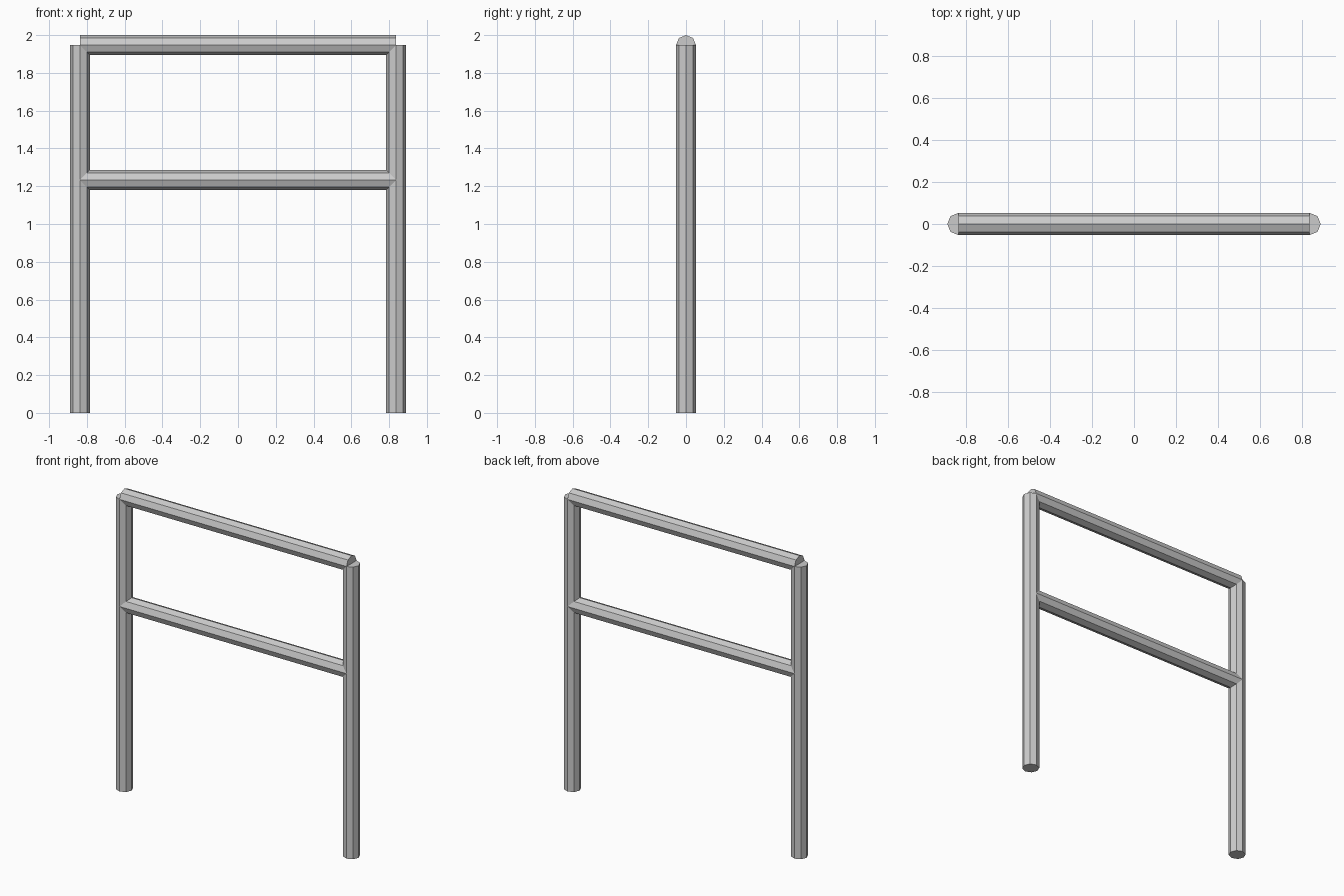
import bpy
import math

if "Cube" in bpy.data.objects:
    bpy.data.objects.remove(bpy.data.objects["Cube"], do_unlink=True)

RADIUS = 0.053
HALF_WIDTH = 0.837
TOP = 2.0 - RADIUS

steel = bpy.data.materials.new("grey steel")
steel.use_nodes = True
colour = (0.6, 0.6, 0.6, 1)
steel.diffuse_color = colour
steel.node_tree.nodes["Principled BSDF"].inputs["Base Color"].default_value = colour


def tube(name, location, length, rotation=(0, 0, 0)):
    """Flat-shaded eight-sided tube with a corner on each axis."""
    bpy.ops.mesh.primitive_cylinder_add(
        vertices=8, radius=RADIUS, depth=length, location=location, rotation=rotation)
    obj = bpy.context.object
    obj.name = name
    obj.data.materials.append(steel)


# Upright posts
for side, sign in (("left", 1), ("right", -1)):
    tube(side + "_post", (sign * HALF_WIDTH, 0, TOP / 2), TOP)

# Horizontal rails, ending on the post centre lines
for name, height in (("top_rail", TOP), ("middle_rail", 1.233)):
    tube(name, (0, 0, height), 2 * HALF_WIDTH, (0, math.pi / 2, 0))
